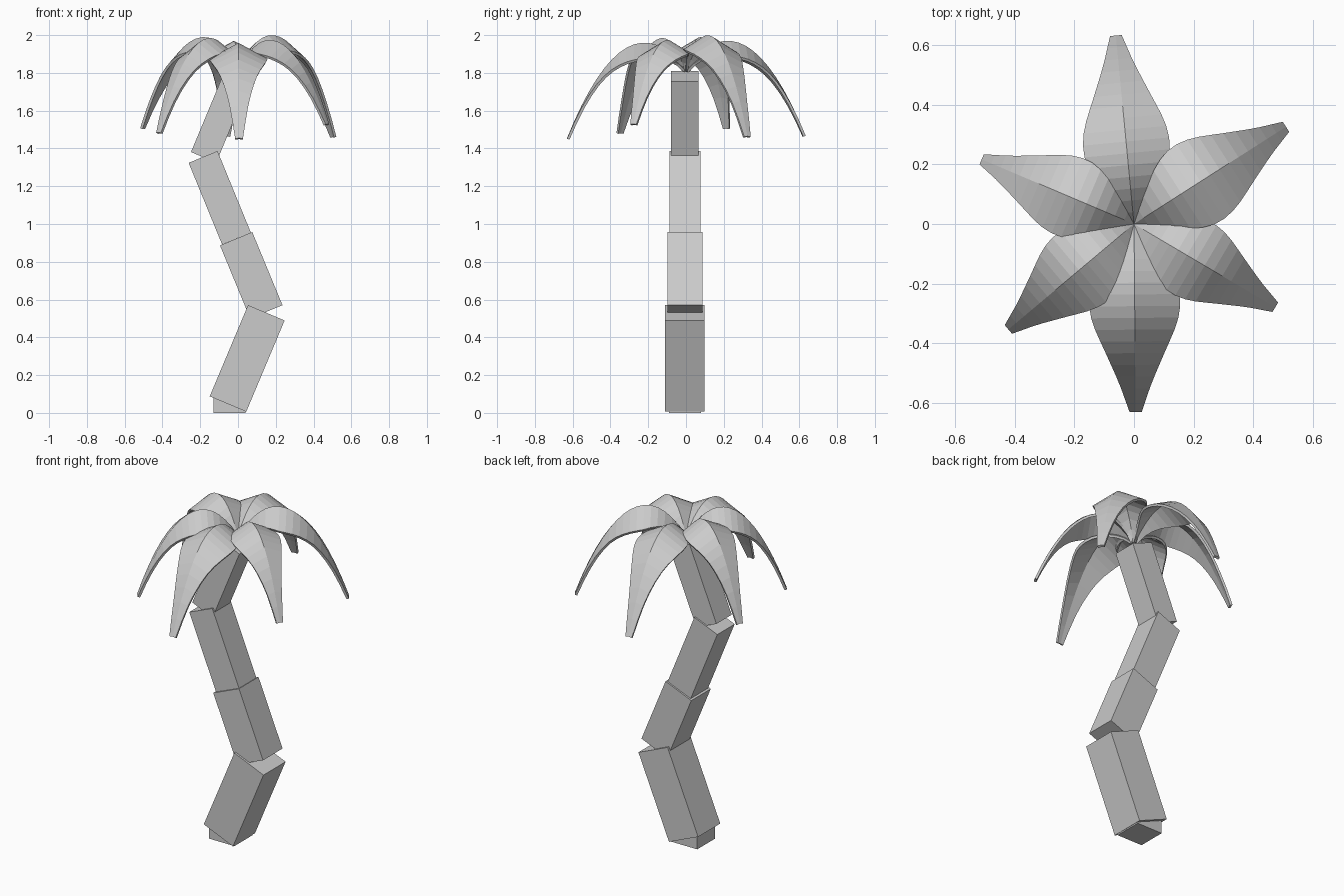
import bpy, bmesh, math
from mathutils import Vector

if "Cube" in bpy.data.objects:
    bpy.data.objects.remove(bpy.data.objects["Cube"])


def finish(bm, name):
    bmesh.ops.recalc_face_normals(bm, faces=bm.faces)
    me = bpy.data.meshes.new(name)
    bm.to_mesh(me)
    bm.free()
    ob = bpy.data.objects.new(name, me)
    bpy.context.collection.objects.link(ob)
    return ob


def trunk_box(name, start, end, width):
    # square post running between two points of the XZ plane
    a, b = Vector((start[0], -0.006, start[1])), Vector((end[0], -0.006, end[1]))
    d = b - a
    bm = bmesh.new()
    bmesh.ops.create_cube(bm, size=1)
    for v in bm.verts:
        v.co = Vector((v.co.x * width, v.co.y * width, v.co.z * d.length))
    ob = finish(bm, name)
    ob.location = (a + b) / 2
    ob.rotation_euler = (0, math.atan2(d.x, d.z), 0)
    return ob


# trunk: foot and four zigzag segments that get thinner upwards
trunk_box("trunk_foot", (-0.045, 0.0), (-0.045, 0.08), 0.17)
trunk_box("trunk_segment_1", (-0.053, 0.047), (0.15, 0.53), 0.21)
trunk_box("trunk_segment_2", (0.15, 0.535), (-0.01, 0.922), 0.185)
trunk_box("trunk_segment_3", (-0.008, 0.923), (-0.185, 1.355), 0.165)
trunk_box("trunk_segment_4", (-0.182, 1.353), (-0.003, 1.783), 0.145)


def lerp_table(table, t):
    for (t0, v0), (t1, v1) in zip(table, table[1:]):
        if t <= t1:
            return v0 + (v1 - v0) * (t - t0) / (t1 - t0)
    return table[-1][1]


# half width and fold steepness along the leaf
WIDTH = [(0, .018), (.08, .04), (.16, .075), (.25, .115), (.33, .14), (.4, .15),
         (.48, .146), (.57, .128), (.7, .092), (.85, .052), (1, .02)]
FOLD = [(0, .5), (.4, .55), (.6, .47), (1, .15)]
PEAK_T = 0.35


def leaf(name, angle, length, peak, tip, wide):
    steps = 16
    bm = bmesh.new()
    rows = []
    for i in range(steps + 1):
        t = i / steps
        if t < PEAK_T:
            z = peak - (peak - 1.82) * (1 - t / PEAK_T) ** 2
        else:
            z = peak - (peak - tip) * ((t - PEAK_T) / (1 - PEAK_T)) ** 2
        w = lerp_table(WIDTH, t) * wide
        drop = w * lerp_table(FOLD, t)
        rows.append([bm.verts.new((t * length, s * w, z - abs(s) * drop))
                     for s in (-1, 0, 1)])
    for a, b in zip(rows, rows[1:]):
        for k in (0, 1):
            bm.faces.new((a[k], b[k], b[k + 1], a[k + 1]))
    ob = finish(bm, name)
    if ob.data.polygons[0].normal.z < 0:
        ob.data.flip_normals()
    ob.rotation_euler.z = math.radians(angle)
    mod = ob.modifiers.new("thickness", 'SOLIDIFY')
    mod.thickness = 0.014
    mod.offset = -1


# crown: angle, reach, peak height, tip height, width factor
leaves = [(32.6, .605, 2.0, 1.465, 1.0), (95.5, .635, 1.97, 1.47, 0.98),
          (157, .555, 1.99, 1.51, 0.92), (220, .55, 1.985, 1.485, 0.95),
          (-89.5, .63, 1.96, 1.455, 1.03), (-30.5, .55, 1.975, 1.53, 0.92)]
for n, args in enumerate(leaves, 1):
    leaf(f"leaf_{n}", *args)
